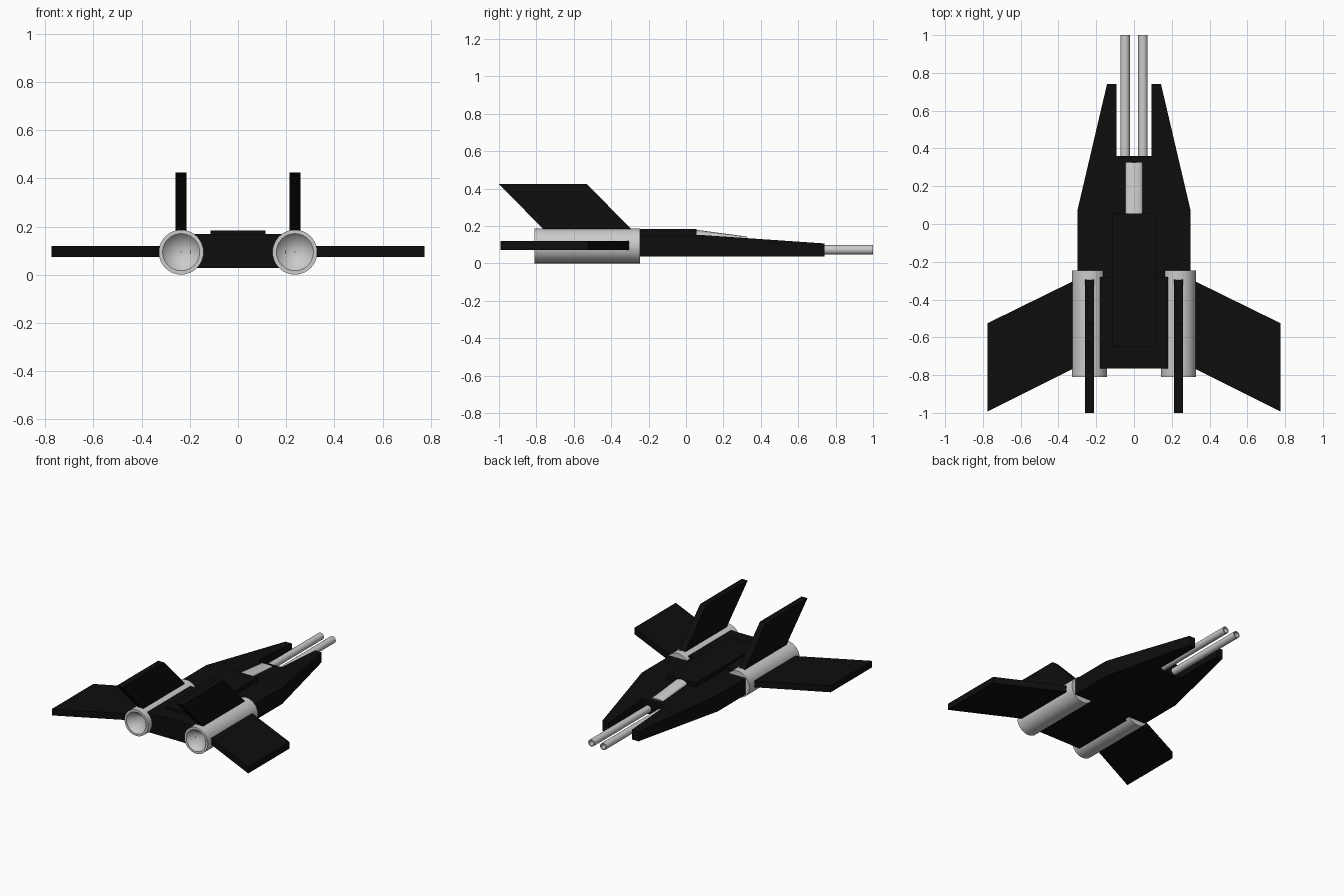
import bpy, bmesh
from math import pi, cos, sin
from mathutils import Vector

if "Cube" in bpy.data.objects:
    bpy.data.objects.remove(bpy.data.objects["Cube"])

black = bpy.data.materials.new("black_paint")
black.diffuse_color = (0.004, 0.004, 0.004, 1)
black.use_nodes = True
black.node_tree.nodes["Principled BSDF"].inputs["Base Color"].default_value = black.diffuse_color


def finish(name, bm, mat=None, smooth=False):
    bmesh.ops.remove_doubles(bm, verts=bm.verts, dist=1e-5)
    bmesh.ops.recalc_face_normals(bm, faces=bm.faces)
    me = bpy.data.meshes.new(name)
    bm.to_mesh(me)
    bm.free()
    ob = bpy.data.objects.new(name, me)
    bpy.context.collection.objects.link(ob)
    if mat:
        me.materials.append(mat)
    if smooth:
        bpy.ops.object.select_all(action='DESELECT')
        ob.select_set(True)
        bpy.context.view_layer.objects.active = ob
        bpy.ops.object.shade_smooth_by_angle(angle=0.6)
    return ob


def prism(points, offset):
    """Extrude a planar 3D outline along an offset vector."""
    bm = bmesh.new()
    face = bm.faces.new([bm.verts.new(p) for p in points])
    ext = bmesh.ops.extrude_face_region(bm, geom=[face], use_keep_orig=True)
    verts = [g for g in ext["geom"] if isinstance(g, bmesh.types.BMVert)]
    bmesh.ops.translate(bm, verts=verts, vec=offset)
    return bm


def box(name, x, y0, y1, z0, z1):
    pts = [(-x, y0, z0), (x, y0, z0), (x, y1, z0), (-x, y1, z0)]
    return finish(name, prism(pts, (0, 0, z1 - z0)), black)


def lathe(name, profile, x, z, steps, closed=False):
    """Revolve (radius, y) points around a lengthwise axis at x, z."""
    bm = bmesh.new()
    vs = [bm.verts.new((x + r, y, z)) for r, y in profile]
    pairs = list(zip(vs, vs[1:])) + ([(vs[-1], vs[0])] if closed else [])
    es = [bm.edges.new(p) for p in pairs]
    bmesh.ops.spin(bm, geom=vs + es, cent=(x, 0, z), axis=(0, 1, 0),
                   angle=2 * pi, steps=steps)
    return finish(name, bm, smooth=True)


# Forked front hull: flat top that slopes down along the prongs
half = [(0.30, -0.30), (0.30, 0.07), (0.143, 0.74), (0.092, 0.74), (0.092, 0.36)]
outline = half + [(-x, y) for x, y in reversed(half)]
bm = prism([(x, y, 0.037) for x, y in outline], (0, 0, 0.116))
bmesh.ops.bisect_plane(bm, geom=bm.verts[:] + bm.edges[:] + bm.faces[:],
                       plane_co=(0, 0.07, 0), plane_no=(0, 1, 0), dist=1e-4)
for v in bm.verts:
    if v.co.z > 0.1 and v.co.y > 0.07:
        v.co.z -= (v.co.y - 0.07) / 0.67 * 0.046
finish("front_hull", bm, black)

# Rear hull between the engines and raised spine on top
box("rear_hull", 0.20, -0.765, -0.28, 0.028, 0.169)
box("spine_panel", 0.115, -0.65, 0.055, 0.10, 0.183)

# Canopy: rounded wedge falling towards the nose
bm = bmesh.new()
rings = []
for y, shoulder, top in ((0.04, 0.157, 0.182), (0.325, 0.136, 0.144)):
    arc = [(0.045 * cos(pi * i / 12), shoulder + (top - shoulder) * sin(pi * i / 12))
           for i in range(13)]
    sect = [(-0.045, 0.09), (0.045, 0.09)] + arc
    rings.append([bm.verts.new((x, y, z)) for x, z in sect])
a, b = rings
for i in range(len(a)):
    j = (i + 1) % len(a)
    bm.faces.new((a[i], a[j], b[j], b[i]))
bm.faces.new(a)
bm.faces.new(b)
finish("canopy", bm, smooth=True)

for side, s in (("left", -1), ("right", 1)):
    # Engine with conical nozzle
    lathe(side + "_engine",
          [(0, -0.245), (0.093, -0.245), (0.093, -0.81), (0.077, -0.81), (0, -0.72)],
          s * 0.236, 0.094, 40)
    # Hollow gun barrel
    lathe(side + "_gun_barrel",
          [(0.025, 0.33), (0.025, 1.0), (0.018, 1.0), (0.018, 0.33)],
          s * 0.047, 0.073, 24, closed=True)
    # Swept wing
    wing = [(0.235, -0.26), (0.775, -0.525), (0.775, -0.992), (0.235, -0.722)]
    finish(side + "_wing",
           prism([(s * x, y, 0.073) for x, y in wing], (0, 0, 0.046)), black)
    # Swept tail fin
    fin = [(-0.265, 0.155), (-0.53, 0.425), (-1.0, 0.425), (-0.735, 0.155)]
    finish(side + "_tail_fin",
           prism([(s * 0.236 - 0.023, y, z) for y, z in fin], (0.046, 0, 0)), black)
